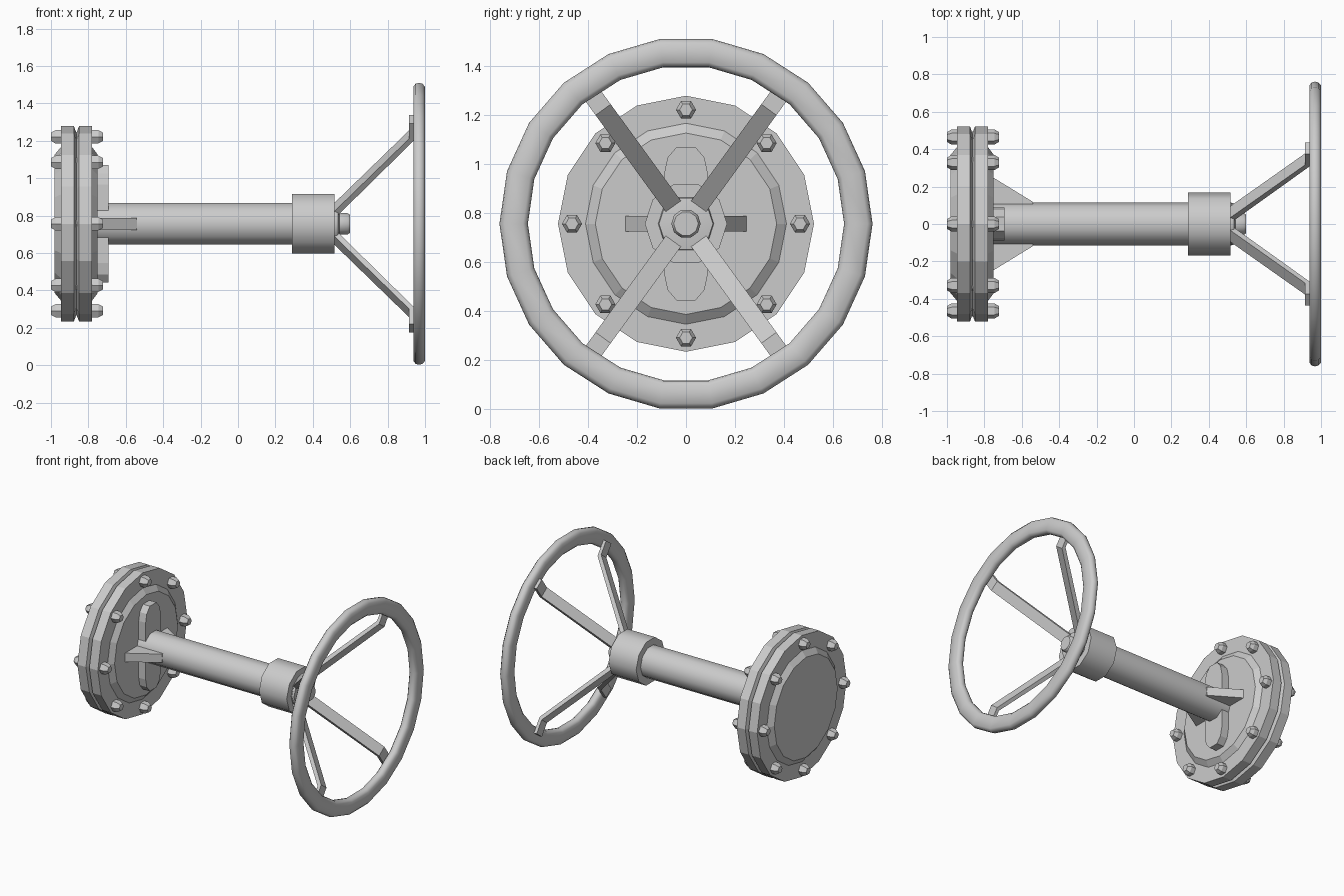
import bpy, bmesh, math
from mathutils import Matrix, Vector

if "Cube" in bpy.data.objects:
    bpy.data.objects.remove(bpy.data.objects["Cube"])

AXIS_Z = 0.756


def make(name, bm, smooth=None):
    bmesh.ops.recalc_face_normals(bm, faces=bm.faces)
    me = bpy.data.meshes.new(name)
    bm.to_mesh(me)
    bm.free()
    ob = bpy.data.objects.new(name, me)
    bpy.context.collection.objects.link(ob)
    if smooth:
        bpy.ops.object.select_all(action='DESELECT')
        ob.select_set(True)
        bpy.context.view_layer.objects.active = ob
        bpy.ops.object.shade_smooth_by_angle(angle=math.radians(smooth))
    return ob


def lathe(name, profile, sides, smooth=None, centre=(0, AXIS_Z), closed=False):
    """Revolve (x, radius) points around an x-parallel axis."""
    bm = bmesh.new()
    rings = []
    for x, r in profile:
        rings.append([bm.verts.new((x,
                                    centre[0] + r * math.cos(2 * math.pi * i / sides),
                                    centre[1] + r * math.sin(2 * math.pi * i / sides)))
                      for i in range(sides)])
    pairs = list(zip(rings, rings[1:]))
    if closed:
        pairs.append((rings[-1], rings[0]))
    else:
        bm.faces.new(rings[0])
        bm.faces.new(rings[-1])
    for a, b in pairs:
        for i in range(sides):
            j = (i + 1) % sides
            bm.faces.new((a[i], a[j], b[j], b[i]))
    return make(name, bm, smooth)


def prism(name, points, depth, matrix=Matrix()):
    """Extrude a flat outline by a vector, then place it."""
    bm = bmesh.new()
    face = bm.faces.new([bm.verts.new(p) for p in points])
    ext = bmesh.ops.extrude_face_region(bm, geom=[face])
    verts = [v for v in ext['geom'] if isinstance(v, bmesh.types.BMVert)]
    bmesh.ops.translate(bm, verts=verts, vec=Vector(depth))
    bm.transform(Matrix.Translation((0, 0, AXIS_Z)) @ matrix)
    return make(name, bm)


# Pair of bolted flanges with raised, chamfered faces and a groove between
lathe("flange_pair", [(-0.98, 0.37), (-0.947, 0.41), (-0.947, 0.522), (-0.877, 0.522),
                      (-0.864, 0.485), (-0.85, 0.522), (-0.78, 0.522),
                      (-0.78, 0.41), (-0.75, 0.37)], 16)

# Eight bolts, heads showing on both sides
for k in range(8):
    a = k * math.pi / 4
    lathe(f"flange_bolt_{k + 1}",
          [(-1.0, 0.026), (-0.975, 0.041), (-0.94, 0.041), (-0.94, 0.03), (-0.79, 0.03),
           (-0.79, 0.041), (-0.747, 0.041), (-0.722, 0.026)], 6,
          centre=(0.465 * math.cos(a), AXIS_Z + 0.465 * math.sin(a)))

# Upright pad with rounded ends on the flange face
corner = [(0.088, 0.21), (0.075, 0.27), (0.038, 0.314)]
half = corner + [(-y, z) for y, z in reversed(corner)]
outline = half + [(-y, -z) for y, z in half]
prism("mounting_pad", [(-0.76, y, z) for y, z in outline], (0.067, 0, 0))

# Gusset ribs either side of the shaft
for side, label in ((1, "left"), (-1, "right")):
    prism(f"gusset_{label}", [(-0.76, 0.05 * side, -0.032), (-0.76, 0.253 * side, -0.032),
                              (-0.54, 0.118 * side, -0.032), (-0.54, 0.05 * side, -0.032)],
          (0, 0, 0.064))

# Shaft, collar and end nut
lathe("shaft", [(-0.76, 0.116), (0.52, 0.116)], 10, 40)
lathe("collar", [(0.29, 0.168), (0.515, 0.168)], 10, 40)
lathe("wheel_hub", [(0.51, 0.116), (0.535, 0.11), (0.543, 0.06)], 10, 40)
lathe("end_nut", [(0.53, 0.06), (0.585, 0.06), (0.6, 0.05)], 10, 40)

# Four bent flat spokes
bar = [(0.515, 0.11), (0.915, 0.59), (0.915, 0.69), (0.938, 0.69), (0.938, 0.575), (0.535, 0.085)]
for k, deg in enumerate((54, 126, 234, 306)):
    prism(f"spoke_{k + 1}", [(x, r, -0.038) for x, r in bar], (0, 0, 0.076),
          Matrix.Rotation(math.radians(deg), 4, 'X'))

# Handwheel rim with rounded edges
lathe("handwheel_rim", [(0.937, 0.665), (0.937, 0.74), (0.95, 0.757), (0.968, 0.761), (0.986, 0.757),
                        (1.0, 0.74), (1.0, 0.665), (0.986, 0.649), (0.968, 0.645), (0.95, 0.649)],
      22, 45, closed=True)
